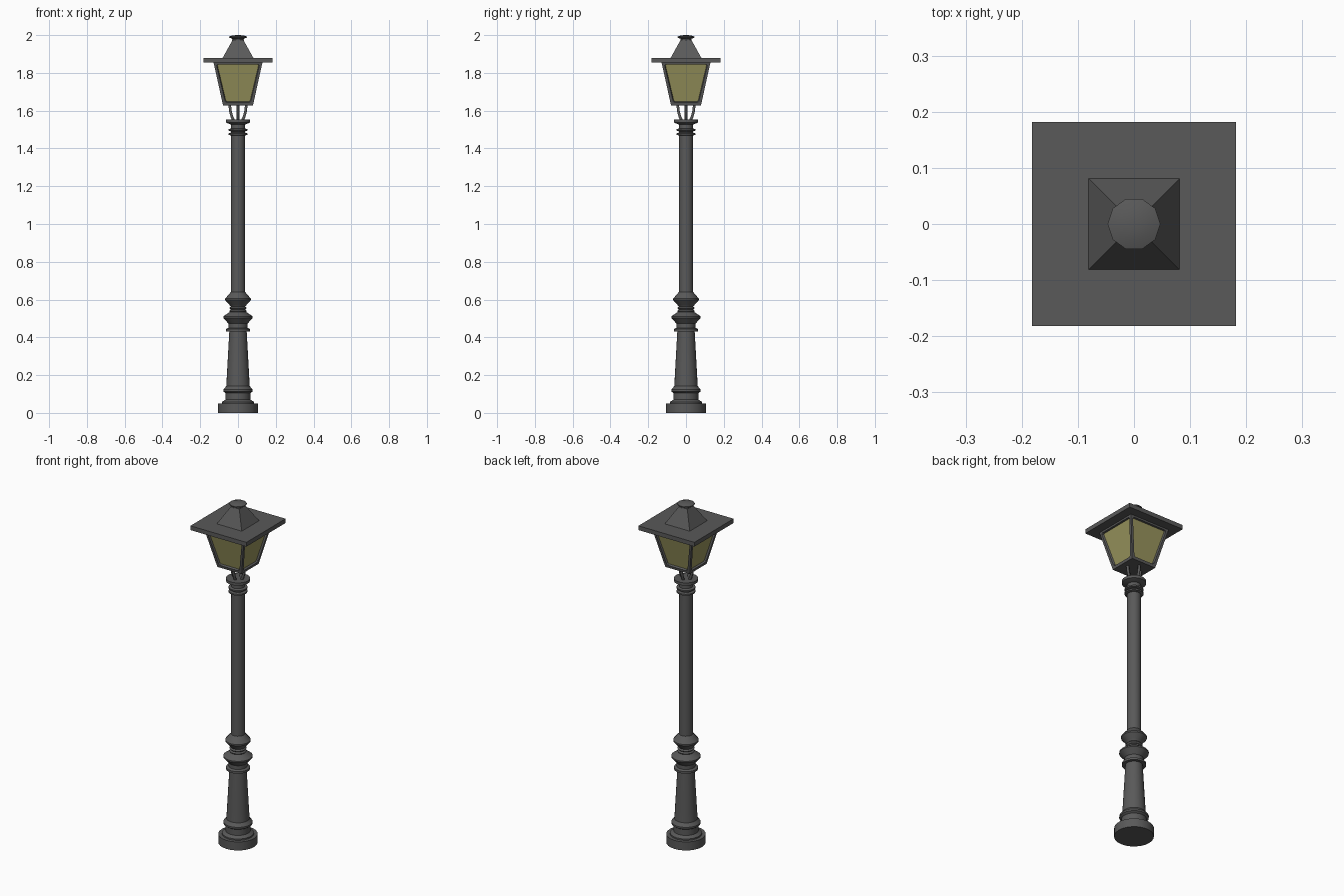
import bpy, bmesh
from math import radians, pi, cos, sin
from mathutils import Vector

old = bpy.data.objects.get("Cube")
if old:
    bpy.data.objects.remove(old, do_unlink=True)


def make_material(name, color):
    mat = bpy.data.materials.new(name)
    mat.use_nodes = True
    mat.diffuse_color = color
    mat.node_tree.nodes["Principled BSDF"].inputs["Base Color"].default_value = color
    return mat


IRON = make_material("dark iron", (0.1, 0.1, 0.1, 1))
GLASS = make_material("amber glass", (0.32, 0.30, 0.11, 1))


def finish(name, bm, smooth=False, mats=(IRON,)):
    bmesh.ops.recalc_face_normals(bm, faces=bm.faces)
    mesh = bpy.data.meshes.new(name)
    bm.to_mesh(mesh)
    bm.free()
    for mat in mats:
        mesh.materials.append(mat)
    obj = bpy.data.objects.new(name, mesh)
    bpy.context.collection.objects.link(obj)
    if smooth:
        bpy.ops.object.select_all(action='DESELECT')
        obj.select_set(True)
        bpy.context.view_layer.objects.active = obj
        bpy.ops.object.shade_smooth_by_angle(angle=radians(32))
    return obj


def lathe(name, profile, sides):
    """Closed turned part from (radius, height) pairs."""
    bm = bmesh.new()
    rings = [[bm.verts.new((r * cos(2 * pi * i / sides), r * sin(2 * pi * i / sides), z))
              for i in range(sides)] for r, z in profile]
    for low, high in zip(rings, rings[1:]):
        for i in range(sides):
            j = (i + 1) % sides
            bm.faces.new((low[i], low[j], high[j], high[i]))
    bm.faces.new(rings[0])
    bm.faces.new(rings[-1])
    return finish(name, bm, smooth=True)


def frustum(half_low, z_low, half_high, z_high):
    """Four-sided tapered block."""
    bm = bmesh.new()
    bmesh.ops.create_cube(bm, size=2)
    for v in bm.verts:
        half, z = (half_high, z_high) if v.co.z > 0 else (half_low, z_low)
        v.co = Vector((v.co.x * half, v.co.y * half, z))
    return bm


# Turned post
lathe("base_plinth", [(0.105, 0), (0.105, 0.05)], 24)
lathe("pedestal", [(0.085, 0.05), (0.085, 0.058), (0.066, 0.07), (0.066, 0.105),
                   (0.078, 0.113), (0.078, 0.123), (0.062, 0.142), (0.046, 0.432)], 24)
lathe("pedestal_collar", [(0.064, 0.432), (0.064, 0.444), (0.05, 0.45), (0.05, 0.472)], 24)
lathe("lower_knob", [(0.05, 0.472), (0.078, 0.503), (0.078, 0.511), (0.042, 0.535)], 24)
lathe("knob_rings", [(0.042, 0.532), (0.046, 0.54), (0.038, 0.547), (0.046, 0.555),
                     (0.038, 0.562), (0.044, 0.57)], 24)
lathe("upper_knob", [(0.044, 0.57), (0.068, 0.597), (0.068, 0.605), (0.038, 0.64)], 24)
lathe("shaft", [(0.038, 0.63), (0.036, 1.54)], 24)
for z in (1.476, 1.498):
    lathe("shaft_ring", [(0.037, z - 0.008), (0.05, z - 0.004), (0.05, z + 0.004),
                         (0.037, z + 0.008)], 24)
lathe("top_flange", [(0.04, 1.527), (0.064, 1.537), (0.064, 1.553)], 24)

# Four curved brackets under the lantern
for k in range(4):
    a = k * pi / 2
    curve = bpy.data.curves.new("lantern_bracket", 'CURVE')
    curve.dimensions = '3D'
    curve.bevel_depth = 0.008
    curve.bevel_resolution = 1
    curve.use_fill_caps = True
    spline = curve.splines.new('POLY')
    path = [(0.024, 1.55), (0.033, 1.57), (0.04, 1.597), (0.044, 1.632)]
    spline.points.add(len(path) - 1)
    for point, (r, z) in zip(spline.points, path):
        point.co = (r * cos(a), r * sin(a), z, 1)
    curve.materials.append(IRON)
    bpy.context.collection.objects.link(bpy.data.objects.new("lantern_bracket", curve))

# Lantern body with recessed, clipped-corner panes
bm = frustum(0.079, 1.627, 0.13, 1.858)
bm.normal_update()
panes = [f for f in bm.faces if abs(f.normal.z) < 0.7]
bmesh.ops.inset_individual(bm, faces=panes, thickness=0.02)
corners = list({v for f in panes for v in f.verts})
bmesh.ops.bevel(bm, geom=corners, offset=0.008, affect='VERTICES', segments=1)
panes = [f for f in bm.faces if len(f.verts) == 8]
bm.normal_update()
bmesh.ops.inset_individual(bm, faces=panes, thickness=0.004, depth=-0.01)
for f in panes:
    f.material_index = 1
finish("lantern_body", bm, mats=(IRON, GLASS))

# Roof and finial
finish("roof_slab", frustum(0.182, 1.855, 0.182, 1.88))
finish("roof_pyramid", frustum(0.081, 1.88, 0.028, 1.975))
lathe("finial", [(0.034, 1.96), (0.03, 1.98), (0.047, 1.987), (0.047, 1.992),
                 (0.03, 1.998), (0.008, 2.0)], 10)
